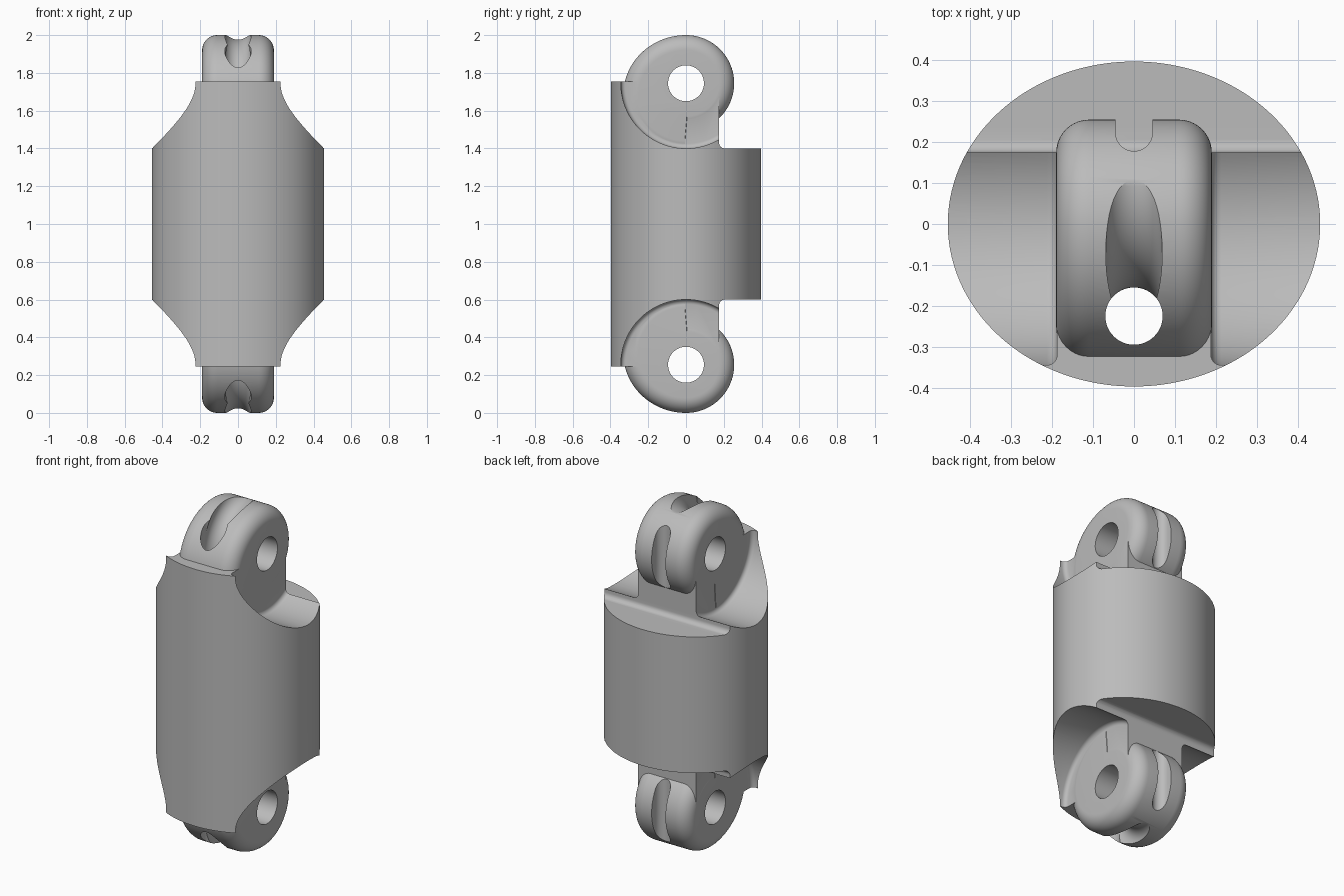
import bpy, bmesh
from math import sin, cos, pi, radians

cube = bpy.data.objects.get("Cube")
if cube:
    bpy.data.objects.remove(cube, do_unlink=True)

grey = bpy.data.materials.new("plain_grey")
grey.use_nodes = True
grey.diffuse_color = (0.5, 0.5, 0.5, 1)
grey.node_tree.nodes["Principled BSDF"].inputs["Base Color"].default_value = (0.5, 0.5, 0.5, 1)

PIN_Z = 1.745      # height of the upper pin
HALF_WEB = 0.19    # half width of the lug
EDGE = 0.08        # rounding of the lug rim
HOLE_Y = -0.225    # cord hole position


def loft(name, rings, side=1):
    """Closed solid through equal rings; side=-1 mirrors it to the lower end."""
    bm = bmesh.new()
    loops = [[bm.verts.new((x, y, 1 + side * (z - 1))) for x, y, z in r] for r in rings]
    n = len(loops[0])
    for a, b in zip(loops, loops[1:]):
        for i in range(n):
            j = (i + 1) % n
            bm.faces.new((a[i], a[j], b[j], b[i]))
    bm.faces.new(loops[0][::-1])
    bm.faces.new(loops[-1])
    bmesh.ops.recalc_face_normals(bm, faces=bm.faces)
    mesh = bpy.data.meshes.new(name)
    bm.to_mesh(mesh)
    bm.free()
    mesh.materials.append(grey)
    ob = bpy.data.objects.new(name, mesh)
    bpy.context.collection.objects.link(ob)
    return ob


def disc(cx, cy, z, rx, ry, n=64):
    return [(cx + rx * cos(2 * pi * i / n), cy + ry * sin(2 * pi * i / n), z) for i in range(n)]


def combine(target, tool, operation):
    """Apply a boolean and drop the tool."""
    mod = target.modifiers.new(operation, 'BOOLEAN')
    mod.operation, mod.solver, mod.object = operation, 'EXACT', tool
    bpy.context.view_layer.objects.active = target
    bpy.ops.object.modifier_apply(modifier=mod.name)
    bpy.data.objects.remove(tool, do_unlink=True)


def pocket_ring(x, inset):
    r = 0.345 - inset
    arc = [(x, r * cos(pi + pi * i / 64), PIN_Z + r * sin(pi + pi * i / 64)) for i in range(65)]
    return arc + [(x, r, 1.9), (x, -r, 1.9)]


def lug_ring(x, inset):
    ring = []
    for i in range(128):
        c, s = cos(2 * pi * (i + 0.5) / 128), sin(2 * pi * (i + 0.5) / 128)
        if c > 0:      # round back
            ring.append((x, (0.255 - inset) * c, PIN_Z + (0.255 - inset) * s))
        else:          # fuller front
            ring.append((x, (0.333 - inset) * c, 1.68 + (0.32 - inset) * s))
    return ring


def ledge_ring(x):
    f = 0.03
    corner = [(x, 0.175 + f * (1 - cos(a)), 1.40 + f * (1 - sin(a)))
              for a in (i * pi / 16 for i in range(9))]
    return corner + [(x, 0.6, 1.40), (x, 0.6, 1.9), (x, 0.175, 1.9)]


def groove_rings():
    path = [(HOLE_Y, 1.62, 0)]
    path += [(0.11 - 0.335 * cos(a), 1.71 + 0.335 * sin(a), a)
             for a in (i * pi / 48 for i in range(25))]
    path.append((0.3, 2.045, pi / 2))
    return [[(0.069 * cos(t), y + 0.069 * sin(t) * cos(a), z - 0.069 * sin(t) * sin(a))
             for t in (2 * pi * k / 48 for k in range(48))] for y, z, a in path]


# elliptical body
body = loft("link_body", [disc(0, 0, 0.245, 0.455, 0.397, 160),
                          disc(0, 0, 1.755, 0.455, 0.397, 160)])

for side in (1, -1):
    # round pockets either side of the web, with a soft inner corner
    f = 0.025
    for sx in (1, -1):
        layers = [(HALF_WEB - 0.002 + f * (1 - cos(a)), f * (1 - sin(a)))
                  for a in (i * pi / 12 for i in range(7))] + [(0.6, 0)]
        combine(body, loft("pocket", [pocket_ring(sx * x, d) for x, d in layers], side),
                'DIFFERENCE')
    # flat back ledge
    combine(body, loft("ledge", [ledge_ring(-0.6), ledge_ring(0.6)], side), 'DIFFERENCE')

    # rounded lug
    rim = [(HALF_WEB - EDGE * (1 - cos(a)), EDGE * (1 - sin(a)))
           for a in (i * pi / 20 for i in range(11))]
    layers = [(-x, d) for x, d in rim] + [(x, d) for x, d in reversed(rim)]
    # order from the left face to the right face
    layers.sort(key=lambda l: l[0])
    half = len(layers) // 2
    rounded = [(HALF_WEB - EDGE + EDGE * sin(a), EDGE * (1 - cos(a)))
               for a in (i * pi / 20 for i in range(half))]
    layers = [(-x, d) for x, d in reversed(rounded)] + rounded
    combine(body, loft("lug", [lug_ring(x, d) for x, d in layers], side), 'UNION')

    # pin hole
    pin = [[(x, y, PIN_Z + z) for y, z, _ in disc(0, 0, 0, 0.095, 0.095)] for x in (-0.5, 0.5)]
    combine(body, loft("pin_hole", pin, side), 'DIFFERENCE')

    # cord groove bending over the lug
    combine(body, loft("cord_groove", groove_rings(), side), 'DIFFERENCE')

    # narrow slot down the back of the lug
    slot = [[(0.045 * cos(a), 0.223 + 0.045 * sin(a), z)
             for a in (pi + i * pi / 24 for i in range(25))]
            + [(0.045, 0.4, z), (-0.045, 0.4, z)] for z in (1.44, 2.1)]
    combine(body, loft("back_slot", slot, side), 'DIFFERENCE')

# cord hole through the full height
combine(body, loft("cord_hole", [disc(0, HOLE_Y, -0.1, 0.07, 0.07),
                                 disc(0, HOLE_Y, 2.1, 0.07, 0.07)]), 'DIFFERENCE')

# smooth shading with crisp edges
bpy.ops.object.select_all(action='DESELECT')
body.select_set(True)
bpy.context.view_layer.objects.active = body
bpy.ops.object.shade_smooth_by_angle(angle=radians(30))
